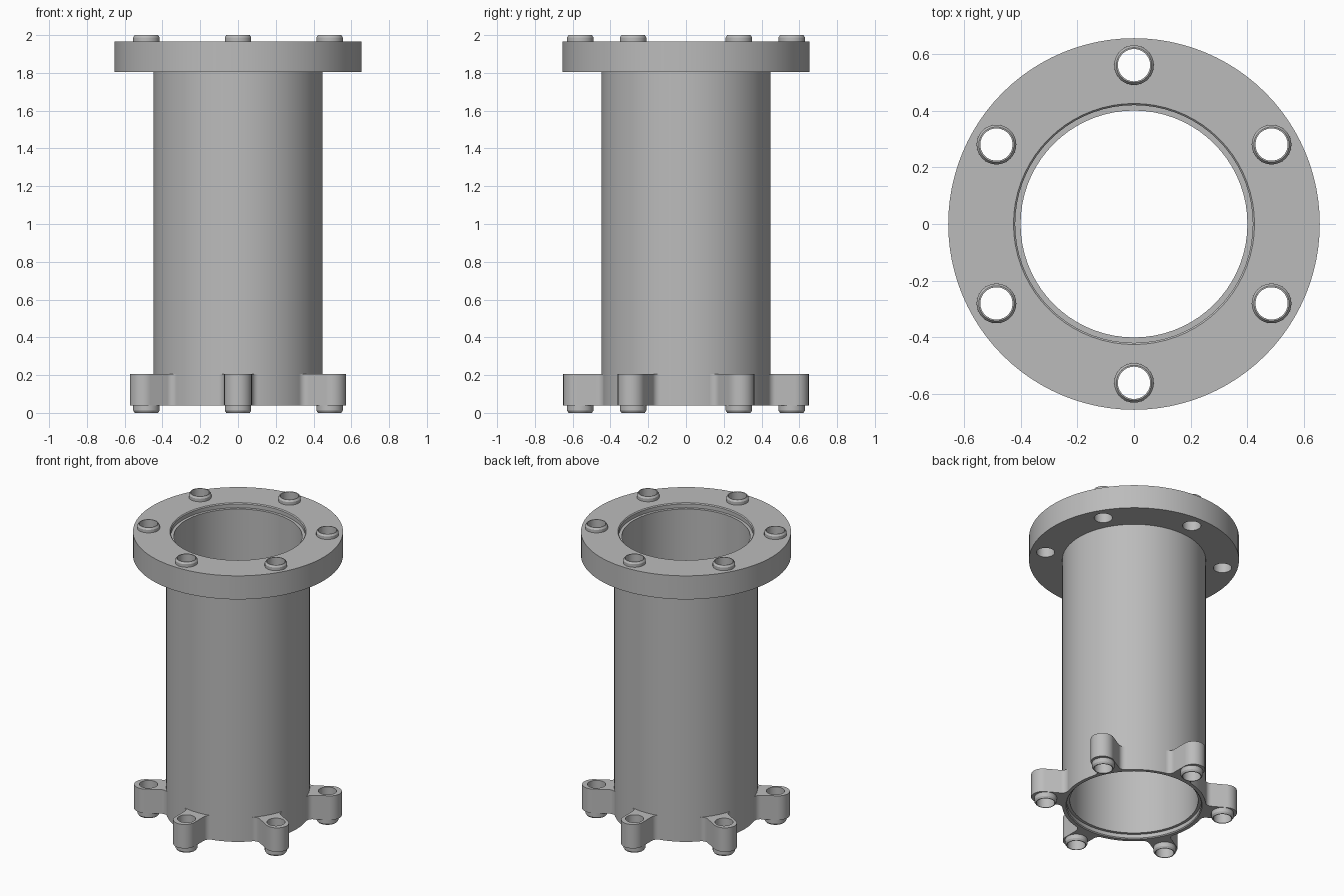
import bpy, bmesh
from math import sin, cos, pi, radians, asin, atan2, sqrt
from mathutils import Vector, Matrix

if "Cube" in bpy.data.objects:
    bpy.data.objects.remove(bpy.data.objects["Cube"])

# Single grey metal
metal = bpy.data.materials.new("grey_metal")
metal.use_nodes = True
GREY = (0.5, 0.5, 0.5, 1)
metal.diffuse_color = GREY
metal.node_tree.nodes["Principled BSDF"].inputs["Base Color"].default_value = GREY

BOLT_R, HOLE_R, TUBE_R = 0.56, 0.057, 0.448
BOLT_ANGLES = [radians(30 + 60 * k) for k in range(6)]


def finish(bm, name, turn=0.0):
    bmesh.ops.remove_doubles(bm, verts=bm.verts, dist=1e-5)
    bmesh.ops.recalc_face_normals(bm, faces=bm.faces)
    bm.transform(Matrix.Rotation(turn, 4, 'Z'))
    mesh = bpy.data.meshes.new(name)
    bm.to_mesh(mesh)
    bm.free()
    mesh.materials.append(metal)
    obj = bpy.data.objects.new(name, mesh)
    bpy.context.collection.objects.link(obj)
    bpy.ops.object.select_all(action='DESELECT')
    obj.select_set(True)
    bpy.context.view_layer.objects.active = obj
    bpy.ops.object.shade_smooth_by_angle(angle=radians(30))
    return obj


def lathe(name, profile, steps, centre=(0, 0)):
    """Spin a closed (radius, z) profile around a vertical axis."""
    bm = bmesh.new()
    vs = [bm.verts.new((r, 0, z)) for r, z in profile]
    es = [bm.edges.new((vs[i - 1], vs[i])) for i in range(len(vs))]
    bmesh.ops.spin(bm, geom=vs + es, cent=(0, 0, 0), axis=(0, 0, 1),
                   angle=2 * pi, steps=steps, use_merge=True)
    bm.transform(Matrix.Translation((*centre, 0)))
    return finish(bm, name)


def arc(cx, cy, r, start, end, n):
    return [(cx + r * cos(start + (end - start) * i / n),
             cy + r * sin(start + (end - start) * i / n)) for i in range(n + 1)]


def circle(cx, cy, r, n):
    return arc(cx, cy, r, 0, 2 * pi, n)[:-1]


def plate(name, loops, z0, z1, turn=0.0):
    """Extrude an outline with holes from z0 to z1."""
    bm = bmesh.new()
    edges = []
    for loop in loops:
        vs = [bm.verts.new((x, y, z0)) for x, y in loop]
        edges += [bm.edges.new((vs[i - 1], vs[i])) for i in range(len(vs))]
    bmesh.ops.triangle_fill(bm, use_beauty=True, edges=edges, normal=(0, 0, 1))
    ext = bmesh.ops.extrude_face_region(bm, geom=bm.faces[:], use_keep_orig=True)
    top = [g for g in ext["geom"] if isinstance(g, bmesh.types.BMVert)]
    bmesh.ops.translate(bm, verts=top, vec=(0, 0, z1 - z0))
    return finish(bm, name, turn)


# Hollow tube with a shallow chamfered recess at both ends
lathe("tube", [(TUBE_R, 0.04), (TUBE_R, 1.967), (0.425, 1.967), (0.419, 1.961),
               (0.419, 1.935), (0.4, 1.935), (0.4, 0.072), (0.419, 0.072),
               (0.419, 0.046), (0.425, 0.04)], 72)

# Round top flange with bolt holes
holes = [circle(BOLT_R * cos(a), BOLT_R * sin(a), HOLE_R, 32) for a in BOLT_ANGLES]
plate("top_flange", [circle(0, 0, 0.655, 96), circle(0, 0, TUBE_R, 72)] + holes,
      1.805, 1.967)

# Lug outline along +x: round tip, straight sides, fillets into the tube
half, tip, fillet = 0.073, 0.577, 0.04
fy = half + fillet
fx = sqrt((TUBE_R + fillet) ** 2 - fy ** 2)
side = arc(fx, fy, fillet, -pi / 2, -pi + atan2(fy, fx), 8)
upper = arc(tip, 0, half, 0, pi / 2, 12) + side + [(0.425, side[-1][1] - 0.01)]
lower = [(x, -y) for x, y in reversed(upper[1:])]
lug_outline = upper + lower

for k, a in enumerate(BOLT_ANGLES, 1):
    plate(f"bottom_lug_{k}", [lug_outline, circle(BOLT_R, 0, HOLE_R, 32)],
          0.04, 0.205, a)
    # Raised collars around each bolt hole, above and below
    centre = (BOLT_R * cos(a), BOLT_R * sin(a))
    for name, base, end in (("top_collar", 1.967, 2.0), ("bottom_collar", 0.04, 0.0)):
        d = 1 if end > base else -1
        lathe(f"{name}_{k}", [(HOLE_R, base), (0.07, base), (0.07, end - d * 0.012),
                              (0.062, end), (HOLE_R, end)], 32, centre)
